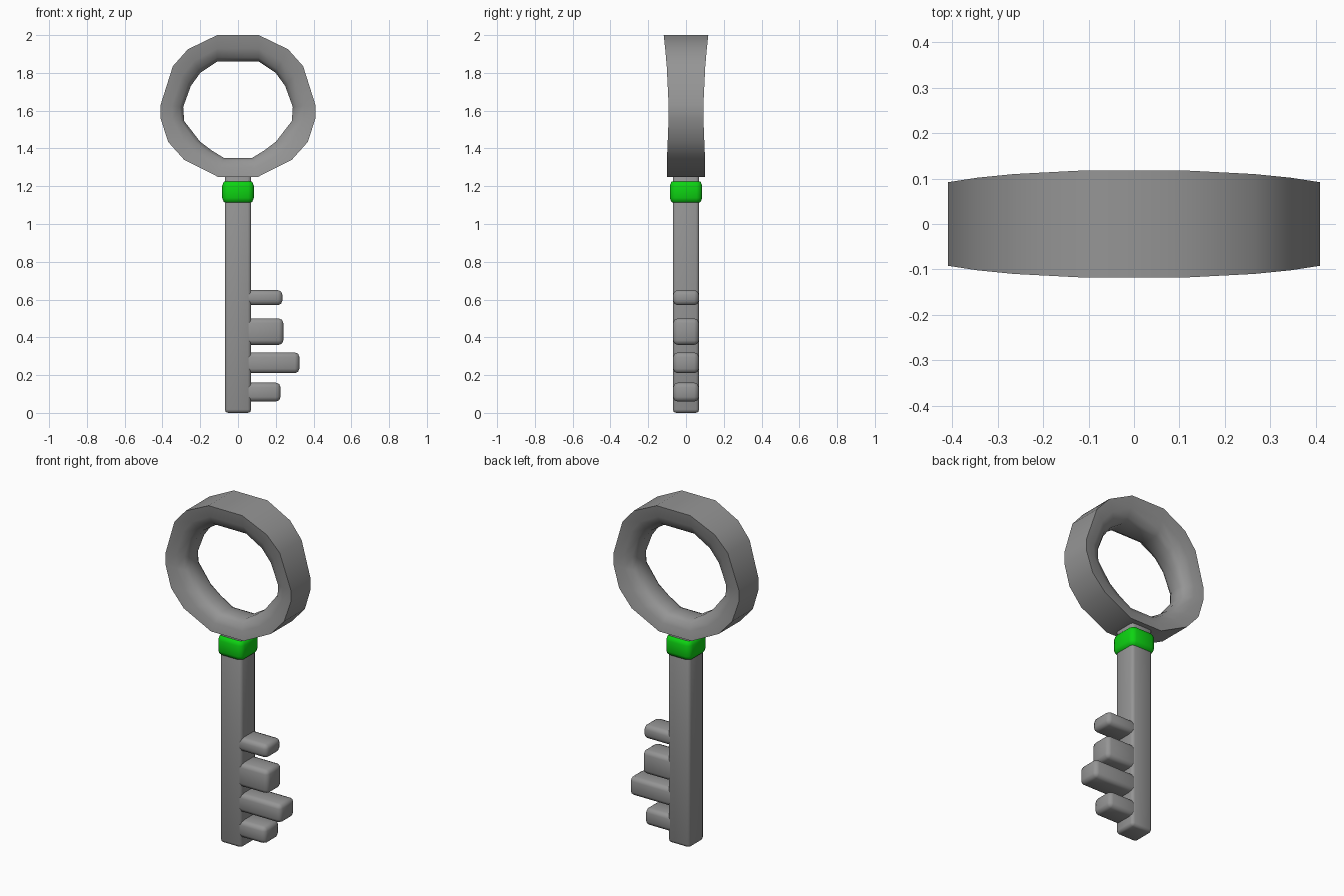
import bpy, bmesh, math
from mathutils import Vector

if "Cube" in bpy.data.objects:
    bpy.data.objects.remove(bpy.data.objects["Cube"], do_unlink=True)


def material(name, color):
    mat = bpy.data.materials.new(name)
    mat.use_nodes = True
    mat.diffuse_color = color
    mat.node_tree.nodes["Principled BSDF"].inputs["Base Color"].default_value = color
    return mat


GREY = material("grey metal", (0.3, 0.3, 0.3, 1))
GREEN = material("bright green", (0.004, 0.65, 0.006, 1))


def finish(bm, name, mat, angle):
    bmesh.ops.recalc_face_normals(bm, faces=bm.faces)
    mesh = bpy.data.meshes.new(name)
    bm.to_mesh(mesh)
    bm.free()
    mesh.materials.append(mat)
    obj = bpy.data.objects.new(name, mesh)
    bpy.context.collection.objects.link(obj)
    bpy.ops.object.select_all(action='DESELECT')
    obj.select_set(True)
    bpy.context.view_layer.objects.active = obj
    bpy.ops.object.shade_smooth_by_angle(angle=math.radians(angle))
    return obj


def rounded_box(name, mat, low, high, bevel, segments=2):
    low, high = Vector(low), Vector(high)
    bm = bmesh.new()
    bmesh.ops.create_cube(bm, size=1)
    for v in bm.verts:
        v.co = (low + high) / 2 + v.co * (high - low)
    bmesh.ops.bevel(bm, geom=bm.edges[:], offset=bevel, segments=segments,
                    profile=0.5, affect='EDGES')
    return finish(bm, name, mat, 50)


# Shaft and collar
rounded_box("shaft", GREY, (-0.07, -0.07, 0), (0.07, 0.07, 1.28), 0.018)
rounded_box("collar", GREEN, (-0.084, -0.086, 1.108), (0.084, 0.086, 1.232), 0.03)

# Teeth: bottom, top, tip
for i, (bottom, top, tip) in enumerate([(0.06, 0.16, 0.225), (0.21, 0.32, 0.325),
                                        (0.36, 0.50, 0.24), (0.57, 0.65, 0.235)]):
    rounded_box(f"tooth_{i + 1}", GREY, (0, -0.068, bottom), (tip, 0.068, top), 0.024)

# Ring handle: right half of the outer and inner outlines, from top to bottom
outer = [(0.11, 2.0), (0.265, 1.925), (0.345, 1.835), (0.41, 1.63),
         (0.41, 1.56), (0.37, 1.435), (0.285, 1.34), (0.107, 1.25)]
inner = [(0.11, 1.86), (0.20, 1.80), (0.25, 1.73), (0.29, 1.62),
         (0.285, 1.545), (0.20, 1.435), (0.14, 1.39), (0.075, 1.35)]
depth = [0.118, 0.11, 0.102, 0.092, 0.092, 0.097, 0.101, 0.1]
# Cross-section: share of the way inwards, share of the half depth
section = [(0, -1), (0.5, -0.9), (0.85, -0.7), (1, -0.4),
           (1, 0.4), (0.85, 0.7), (0.5, 0.9), (0, 1)]

stations = [(1, i) for i in range(8)] + [(-1, i) for i in reversed(range(8))]
bm = bmesh.new()
loops = []
for side, i in stations:
    a, b = Vector(outer[i]), Vector(inner[i])
    loop = []
    for t, d in section:
        p = a.lerp(b, t)
        loop.append(bm.verts.new((side * p.x, d * depth[i], p.y)))
    loops.append(loop)
for k, loop in enumerate(loops):
    following = loops[(k + 1) % len(loops)]
    for j in range(len(section)):
        n = (j + 1) % len(section)
        bm.faces.new((loop[j], loop[n], following[n], following[j]))
finish(bm, "ring_handle", GREY, 55)
